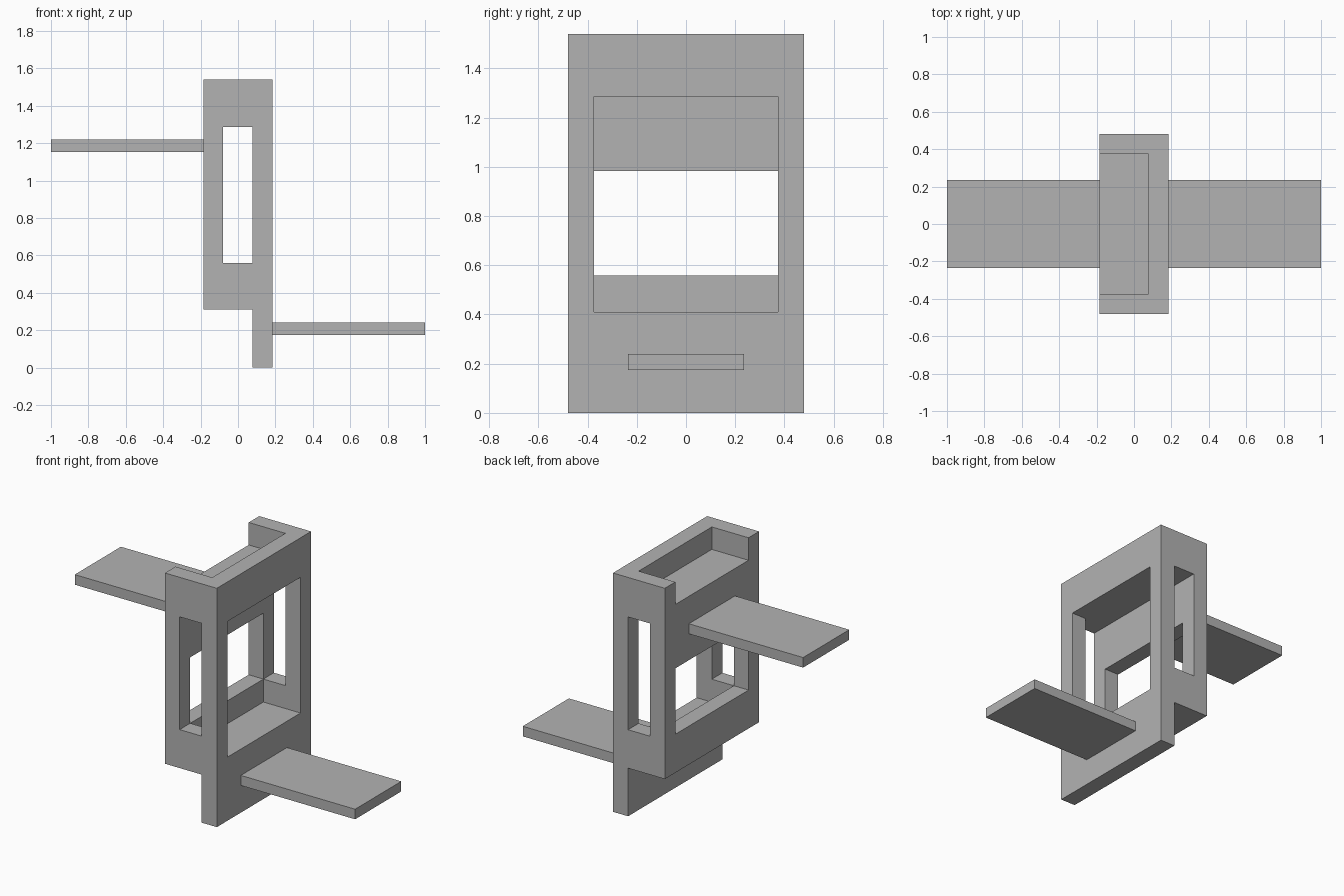
import bpy
import bmesh

cube = bpy.data.objects.get("Cube")
if cube:
    bpy.data.objects.remove(cube, do_unlink=True)

grey = bpy.data.materials.new("plain grey")
grey.use_nodes = True
colour = (0.45, 0.45, 0.45, 1)
grey.diffuse_color = colour
for node in grey.node_tree.nodes:
    if node.type == 'BSDF_PRINCIPLED':
        node.inputs["Base Color"].default_value = colour


def box(name, x, y, z):
    """Box spanning the given (low, high) ranges."""
    bm = bmesh.new()
    bmesh.ops.create_cube(bm, size=1)
    for v in bm.verts:
        v.co = [r[0] if c < 0 else r[1] for c, r in zip(v.co, (x, y, z))]
    mesh = bpy.data.meshes.new(name)
    bm.to_mesh(mesh)
    bm.free()
    mesh.materials.append(grey)
    obj = bpy.data.objects.new(name, mesh)
    bpy.context.collection.objects.link(obj)
    return obj


def cut(target, x, y, z):
    """Subtract a box from the target and bake the result."""
    cutter = box("cutter", x, y, z)
    cutter.hide_render = True
    mod = target.modifiers.new("cut", 'BOOLEAN')
    mod.operation = 'DIFFERENCE'
    mod.solver = 'EXACT'
    mod.object = cutter
    bpy.context.view_layer.update()
    graph = bpy.context.evaluated_depsgraph_get()
    baked = bpy.data.meshes.new_from_object(target.evaluated_get(graph))
    target.modifiers.clear()
    target.data = baked
    bpy.data.objects.remove(cutter, do_unlink=True)


OUT = 0.185                  # half width of the frame
WALL_L, WALL_R = 0.077, -0.08  # inner faces of the two long walls
INNER = (-0.373, 0.373)      # clear depth between the end walls
SILL, HEAD = 0.558, 1.285    # window levels

# Main frame
frame = box("frame", (-OUT, OUT), (-0.48, 0.48), (0, 1.54))
# Step under the right side
cut(frame, (-1, WALL_L), (-1, 1), (-1, 0.31))
# Tray in the top, open to the right
cut(frame, (-1, WALL_L), INNER, (1.395, 2))
# Main cavity, open to the left
cut(frame, (WALL_R, 1), INNER, (0.41, HEAD))
# Window through the right wall
cut(frame, (-1, 0), INNER, (SILL, 0.983))
# Windows through both end walls
cut(frame, (WALL_R, WALL_L), (-1, 1), (SILL, HEAD))

# Shelves on either side
DEPTH = (-0.235, 0.235)
box("upper_shelf", (-1, -OUT), DEPTH, (1.153, 1.218))
box("lower_shelf", (OUT, 1), DEPTH, (0.175, 0.24))
